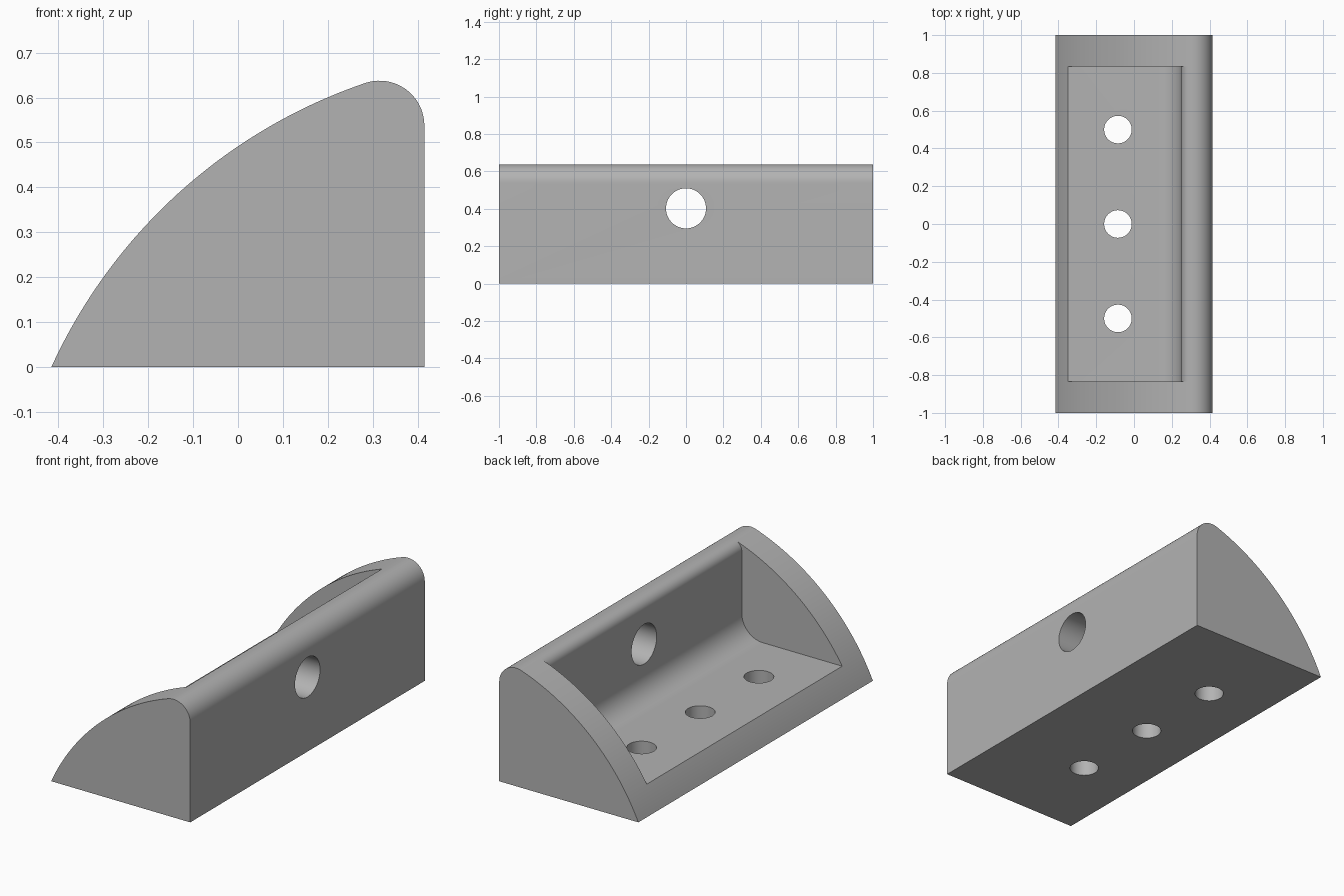
import bpy
import bmesh
from math import sin, cos, pi, atan2, sqrt
from mathutils import Matrix, Vector

if "Cube" in bpy.data.objects:
    bpy.data.objects.remove(bpy.data.objects["Cube"], do_unlink=True)

# Overall dimensions
HALF_X, HALF_Y = 0.415, 1.0
ARC_X, ARC_Z, ARC_R = 0.667, -0.494, 1.19     # large front curve
FLOOR_Z, WALL_X, POCKET_Y = 0.125, 0.25, 0.833


def arc(cx, cz, r, start, end, steps):
    return [(cx + r * cos(start + (end - start) * i / steps),
             cz + r * sin(start + (end - start) * i / steps)) for i in range(steps + 1)]


def inner_round(cx, r):
    """Centre height and contact angle of a circle touching the large curve."""
    cz = ARC_Z + sqrt((ARC_R - r) ** 2 - (cx - ARC_X) ** 2)
    return cz, atan2(cz - ARC_Z, cx - ARC_X)


def finish(bm, name):
    bmesh.ops.recalc_face_normals(bm, faces=bm.faces)
    mesh = bpy.data.meshes.new(name)
    bm.to_mesh(mesh)
    bm.free()
    obj = bpy.data.objects.new(name, mesh)
    bpy.context.collection.objects.link(obj)
    return obj


def prism(name, profile, half):
    """Extrude an x-z profile along y."""
    bm = bmesh.new()
    face = bm.faces.new([bm.verts.new((x, -half, z)) for x, z in profile])
    new = bmesh.ops.extrude_face_region(bm, geom=[face])["geom"]
    verts = [v for v in new if isinstance(v, bmesh.types.BMVert)]
    bmesh.ops.translate(bm, verts=verts, vec=(0, 2 * half, 0))
    return finish(bm, name)


def drill(name, centre, radius, depth, axis):
    bm = bmesh.new()
    turn = Vector((0, 0, 1)).rotation_difference(Vector(axis)).to_matrix().to_4x4()
    bmesh.ops.create_cone(bm, cap_ends=True, segments=64, radius1=radius, radius2=radius,
                          depth=depth, matrix=Matrix.Translation(centre) @ turn)
    return finish(bm, name)


# Solid body: curved front, rounded top edge, upright back
r = 0.1
cx = HALF_X - r
cz, touch = inner_round(cx, r)
toe = atan2(-ARC_Z, -HALF_X - ARC_X)
profile = arc(ARC_X, ARC_Z, ARC_R, toe, touch, 48)
profile += arc(cx, cz, r, touch, 0, 20)[1:] + [(HALF_X, 0)]
body = prism("bracket_body", profile, HALF_Y)

# Pocket with a curved floor corner and a rounded lip
r = 0.125
pocket = [(-0.6, FLOOR_Z)] + arc(WALL_X - r, FLOOR_Z + r, r, -pi / 2, 0, 16)
r = 0.05
cz, touch = inner_round(WALL_X + r, r)
pocket += arc(WALL_X + r, cz, r, pi, touch, 12)
pocket += [(pocket[-1][0], 0.8), (-0.6, 0.8)]
cutters = [prism("pocket_cutter", pocket, POCKET_Y)]

# Three floor holes and one larger wall hole
for y in (-0.5, 0, 0.5):
    cutters.append(drill("floor_hole_cutter", (-0.085, y, 0.05), 0.073, 0.3, (0, 0, 1)))
cutters.append(drill("wall_hole_cutter", (0.35, 0, 0.402), 0.107, 0.4, (1, 0, 0)))

bpy.ops.object.select_all(action="DESELECT")
bpy.context.view_layer.objects.active = body
body.select_set(True)
for cutter in cutters:
    cutter.hide_render = True
    cut = body.modifiers.new("cut", "BOOLEAN")
    cut.operation = "DIFFERENCE"
    cut.solver = "EXACT"
    cut.object = cutter
    bpy.ops.object.modifier_apply(modifier=cut.name)
    bpy.data.objects.remove(cutter, do_unlink=True)

# Single grey finish
grey = bpy.data.materials.new("plain_grey")
grey.use_nodes = True
colour = (0.45, 0.45, 0.45, 1)
grey.diffuse_color = colour
grey.node_tree.nodes["Principled BSDF"].inputs["Base Color"].default_value = colour
body.data.materials.clear()
body.data.materials.append(grey)
bpy.ops.object.shade_smooth_by_angle(angle=0.5)
